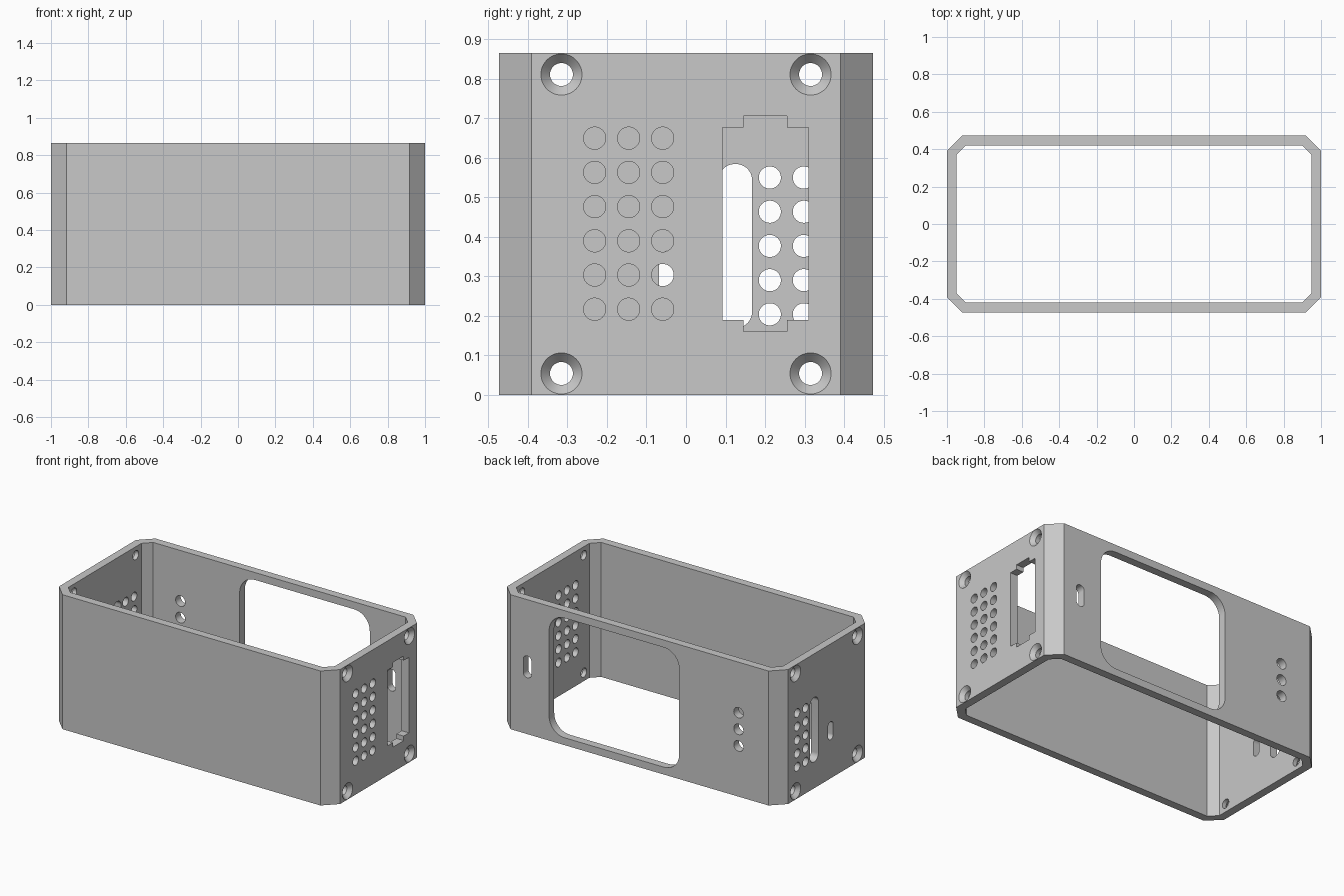
import bpy
import bmesh
from math import cos, sin, pi, radians

if "Cube" in bpy.data.objects:
    bpy.data.objects.remove(bpy.data.objects["Cube"], do_unlink=True)

HEIGHT = 0.865
MID = HEIGHT / 2

grey = bpy.data.materials.new("light grey plastic")
grey.use_nodes = True
grey.diffuse_color = (0.58, 0.58, 0.58, 1)
grey.node_tree.nodes["Principled BSDF"].inputs["Base Color"].default_value = grey.diffuse_color


def octagon(hx, hy, c):
    """Rectangle outline with cut corners."""
    return [(hx, c - hy), (hx, hy - c), (hx - c, hy), (c - hx, hy),
            (-hx, hy - c), (-hx, c - hy), (c - hx, -hy), (hx - c, -hy)]


def rounded(u, v, hw, hh, r, steps=12):
    """Rounded rectangle outline centred on (u, v)."""
    pts = []
    for k, (su, sv) in enumerate([(1, 1), (-1, 1), (-1, -1), (1, -1)]):
        for i in range(steps + 1):
            a = (k + i / steps) * pi / 2
            p = (u + su * (hw - r) + r * cos(a), v + sv * (hh - r) + r * sin(a))
            if not pts or abs(p[0] - pts[-1][0]) + abs(p[1] - pts[-1][1]) > 1e-5:
                pts.append(p)
    if abs(pts[0][0] - pts[-1][0]) + abs(pts[0][1] - pts[-1][1]) < 1e-5:
        pts.pop()
    return pts


def circle(u, v, r):
    return rounded(u, v, r, r, r)


def loft(bm, sections, place):
    """Closed solid through (outline, depth) sections."""
    rings = [[bm.verts.new(place(u, v, d)) for u, v in pts] for pts, d in sections]
    for a, b in zip(rings, rings[1:]):
        for i in range(len(a)):
            j = (i + 1) % len(a)
            bm.faces.new((a[i], a[j], b[j], b[i]))
    bm.faces.new(rings[0])
    bm.faces.new(rings[-1])


def make(name, bm):
    bmesh.ops.recalc_face_normals(bm, faces=bm.faces)
    mesh = bpy.data.meshes.new(name)
    bm.to_mesh(mesh)
    bm.free()
    mesh.materials.append(grey)
    obj = bpy.data.objects.new(name, mesh)
    bpy.context.collection.objects.link(obj)
    return obj


# Open sleeve: outer and inner outlines joined into four bands
bm = bmesh.new()
outer, inner = octagon(1, 0.473, 0.082), octagon(0.948, 0.421, 0.05)
bands = [[bm.verts.new((x, y, z)) for x, y in pts]
         for pts, z in [(outer, 0), (outer, HEIGHT), (inner, HEIGHT), (inner, 0)]]
for a, b in zip(bands, bands[1:] + bands[:1]):
    for i in range(8):
        j = (i + 1) % 8
        bm.faces.new((a[i], a[j], b[j], b[i]))
shell = make("enclosure_sleeve", bm)

# Cutters for all wall openings
bm = bmesh.new()


def left_wall(u, v, d):
    return (d, u, v)


def right_wall(u, v, d):
    return (-d, u, v)


def back_wall(u, v, d):
    return (u, d, v)


def cut(outline, place):
    span = (0.36, 0.6) if place is back_wall else (0.9, 1.1)
    loft(bm, [(outline, d) for d in span], place)


# Countersunk screw holes on both end walls
for wall in (left_wall, right_wall):
    for y in (-0.315, 0.315):
        for z in (0.0545, 0.8105):
            loft(bm, [(circle(y, z, r), d) for r, d in
                      [(0.029, 0.9), (0.029, 0.975), (0.052, 1.0), (0.0612, 1.01)]], wall)

# Vent holes
for y in (-0.231, -0.145, -0.059):
    for k in range(6):
        cut(circle(y, 0.217 + k * 0.0865, 0.028), left_wall)
for y in (0.212, 0.298):
    for k in range(5):
        cut(circle(y, 0.204 + k * 0.0865, 0.028), right_wall)

# Notched socket opening
quarter = [(0.109, 0.243), (0.055, 0.243), (0.055, 0.272)]
socket = []
for su, sv in [(1, 1), (-1, 1), (-1, -1), (1, -1)]:
    corner = quarter if su * sv > 0 else quarter[::-1]
    socket += [(0.201 + su * u, 0.433 + sv * v) for u, v in corner]
cut(socket, left_wall)

# Slots in the other end wall
cut(rounded(0.125, 0.377, 0.042, 0.207, 0.04), right_wall)
cut(rounded(-0.042, 0.307, 0.026, 0.058, 0.025), right_wall)

# Back wall: display window, switch slot, three round holes
cut(rounded(0.18, MID, 0.463, 0.385, 0.11), back_wall)
cut(rounded(0.798, MID, 0.029, 0.07, 0.028), back_wall)
for k in (-1, 0, 1):
    cut(circle(-0.705, MID + k * 0.107, 0.034), back_wall)

cutter = make("opening_cutter", bm)
cutter.hide_render = True

# Cut the openings and finish shading
mod = shell.modifiers.new("openings", "BOOLEAN")
mod.operation = "DIFFERENCE"
mod.solver = "EXACT"
mod.object = cutter
for o in bpy.context.selected_objects:
    o.select_set(False)
bpy.context.view_layer.objects.active = shell
shell.select_set(True)
bpy.ops.object.modifier_apply(modifier=mod.name)
bpy.data.objects.remove(cutter, do_unlink=True)
bpy.ops.object.shade_smooth_by_angle(angle=radians(30))
